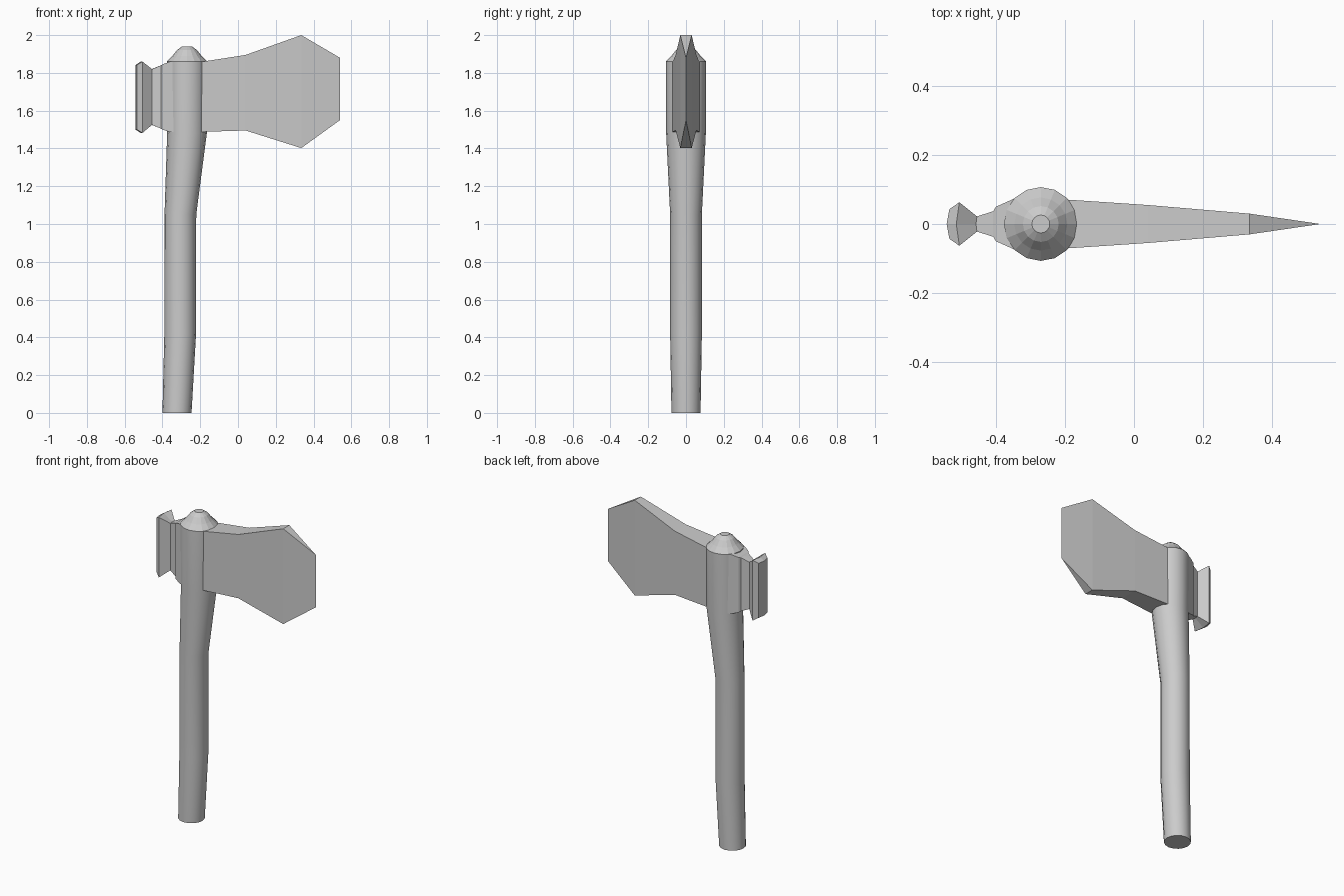
import bpy, bmesh, math

if "Cube" in bpy.data.objects:
    bpy.data.objects.remove(bpy.data.objects["Cube"])


def loft(name, rings, smooth=False):
    """Skin a list of equal-length vertex rings and cap both ends."""
    bm = bmesh.new()
    loops = [[bm.verts.new(p) for p in ring] for ring in rings]
    n = len(loops[0])
    for a, b in zip(loops, loops[1:]):
        for i in range(n):
            j = (i + 1) % n
            bm.faces.new((a[i], a[j], b[j], b[i]))
    bm.faces.new(loops[0])
    bm.faces.new(loops[-1])
    bmesh.ops.remove_doubles(bm, verts=bm.verts, dist=1e-5)
    bmesh.ops.recalc_face_normals(bm, faces=bm.faces)
    mesh = bpy.data.meshes.new(name)
    bm.to_mesh(mesh)
    bm.free()
    obj = bpy.data.objects.new(name, mesh)
    bpy.context.collection.objects.link(obj)
    if smooth:
        bpy.ops.object.select_all(action='DESELECT')
        obj.select_set(True)
        bpy.context.view_layer.objects.active = obj
        bpy.ops.object.shade_smooth_by_angle(angle=math.radians(30))
    return obj


def circle(cx, z, r, sides=16):
    return [(cx + r * math.cos(math.tau * i / sides),
             r * math.sin(math.tau * i / sides), z) for i in range(sides)]


def slab(x, half_y, z0, z1):
    return [(x, -half_y, z0), (x, half_y, z0), (x, half_y, z1), (x, -half_y, z1)]


def bowed_slab(x, mid_x, half_y, z0, z1):
    return [(x, -half_y, z0), (mid_x, 0, z0), (x, half_y, z0),
            (x, half_y, z1), (mid_x, 0, z1), (x, -half_y, z1)]


# Gently curved handle running through the eye of the head: centre x, z, radius
loft("handle", [circle(*s) for s in (
    (-0.323, 0, 0.077), (-0.306, 0.42, 0.084), (-0.305, 1.05, 0.084),
    (-0.270, 1.48, 0.105), (-0.270, 1.86, 0.107))], smooth=True)

# Domed handle top
loft("handle_cap", [circle(-0.27, z, r) for z, r in (
    (1.86, 0.107), (1.89, 0.077), (1.922, 0.052), (1.94, 0.026))])

# Flaring blade tapering to a sharp cutting edge
loft("blade", [slab(*s) for s in (
    (-0.27, 0.075, 1.49, 1.85), (-0.185, 0.07, 1.488, 1.86),
    (0.04, 0.055, 1.495, 1.895), (0.335, 0.03, 1.402, 2.0),
    (0.54, 0.0, 1.55, 1.88))])

# Waisted poll with a hammer face
loft("poll", [bowed_slab(*s) for s in (
    (-0.30, -0.30, 0.095, 1.487, 1.86), (-0.36, -0.36, 0.068, 1.487, 1.86),
    (-0.40, -0.40, 0.05, 1.50, 1.845), (-0.408, -0.408, 0.037, 1.505, 1.84),
    (-0.455, -0.458, 0.022, 1.525, 1.82), (-0.506, -0.515, 0.063, 1.482, 1.86),
    (-0.535, -0.543, 0.043, 1.50, 1.842))])
